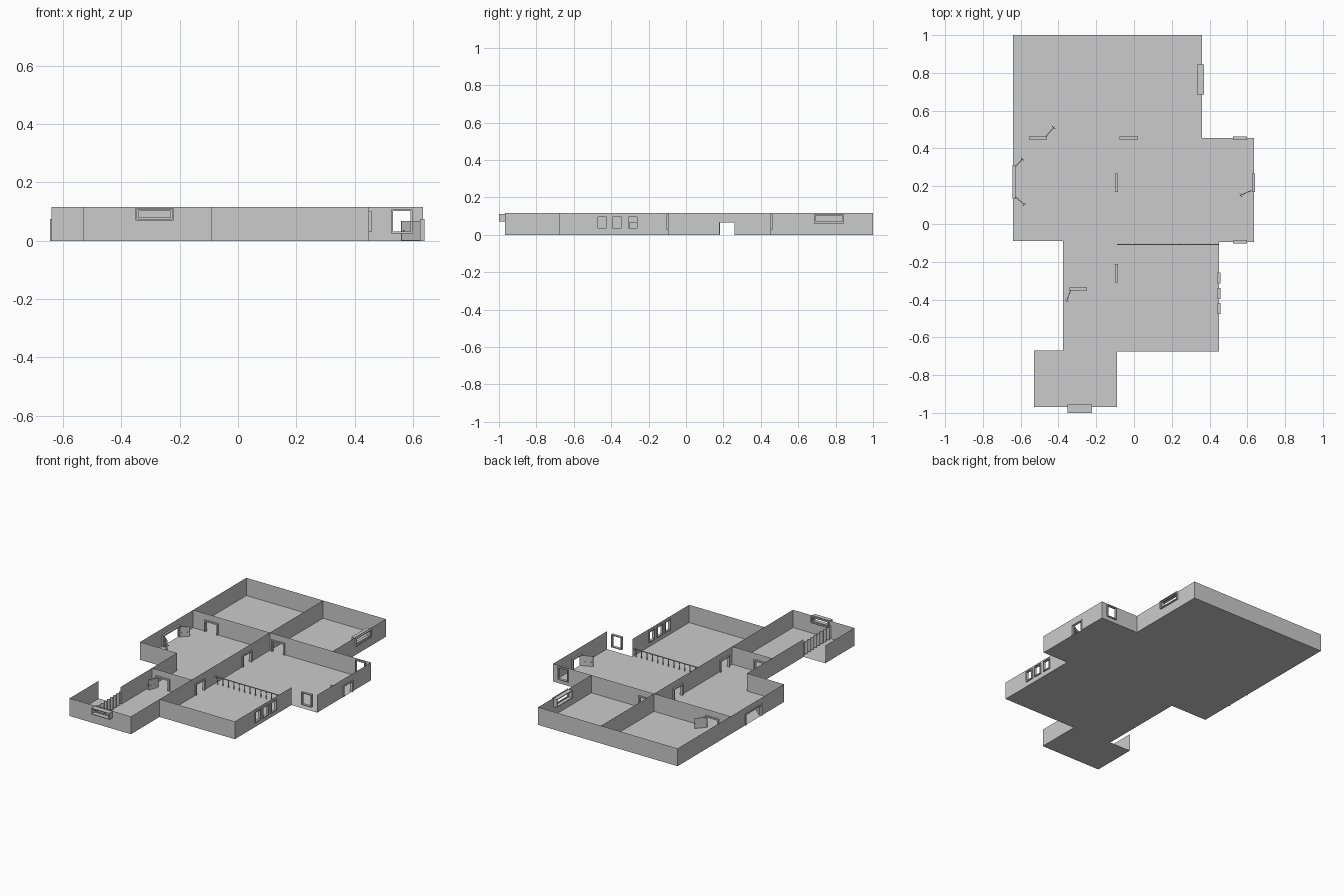
import bpy, bmesh
from math import sin, cos, pi, atan2
from mathutils import Vector, Matrix

if "Cube" in bpy.data.objects:
    bpy.data.objects.remove(bpy.data.objects["Cube"])

H = 0.115      # wall height
DOOR = 0.075   # door height
TRIM = 0.009


def finish(name, bm):
    me = bpy.data.meshes.new(name)
    bm.to_mesh(me)
    bm.free()
    ob = bpy.data.objects.new(name, me)
    bpy.context.collection.objects.link(ob)
    return ob


def add_box(bm, lo, hi, mat=Matrix()):
    lo, hi = Vector(lo), Vector(hi)
    size = hi - lo
    m = mat @ Matrix.Translation((lo + hi) / 2) @ Matrix.Diagonal((*size, 1))
    bmesh.ops.create_cube(bm, size=1, matrix=m)


def quad(bm, pts):
    bm.faces.new([bm.verts.new(p) for p in pts])


def wall(name, axis, at, a, b, holes=()):
    """Thin upright panel along x or y, with rectangular openings (s0, s1, z0, z1)."""
    bm = bmesh.new()

    def piece(s0, s1, z0, z1):
        if s1 - s0 > 1e-4 and z1 - z0 > 1e-4:
            pts = [(s0, z0), (s1, z0), (s1, z1), (s0, z1)]
            quad(bm, [(s, at, z) if axis == 'x' else (at, s, z) for s, z in pts])
    s = a
    for s0, s1, z0, z1 in sorted(holes):
        piece(s, s0, 0, H)
        piece(s0, s1, 0, z0)
        piece(s0, s1, z1, H)
        s = s1
    piece(s, b, 0, H)
    bmesh.ops.remove_doubles(bm, verts=bm.verts, dist=1e-5)
    return finish(name, bm)


def frame(name, axis, at, s0, s1, z0, z1, depth=(-0.008, 0.008), t=TRIM, bottom=True):
    """Rectangular trim ring around an opening; returns the opening."""
    m = Matrix.Translation((0, at, 0)) if axis == 'x' else \
        Matrix(((0, 1, 0, at), (1, 0, 0, 0), (0, 0, 1, 0), (0, 0, 0, 1)))
    d0, d1 = depth
    bm = bmesh.new()
    zb = z0 + t if bottom else z0
    add_box(bm, (s0, d0, zb), (s0 + t, d1, z1 - t), m)
    add_box(bm, (s1 - t, d0, zb), (s1, d1, z1 - t), m)
    add_box(bm, (s0, d0, z1 - t), (s1, d1, z1), m)
    if bottom:
        add_box(bm, (s0, d0, z0), (s1, d1, zb), m)
    bmesh.ops.recalc_face_normals(bm, faces=bm.faces)
    finish(name, bm)
    return (s0 + t, s1 - t, zb, z1 - t)


def door_frame(name, axis, at, s0, s1):
    return frame(name, axis, at, s0, s1, 0, DOOR, bottom=False)


def door_leaf(name, hinge, end):
    """Open panelled leaf with a knob on both sides."""
    d = Vector(end) - Vector(hinge)
    w = d.length
    m = Matrix.Translation((*hinge, 0)) @ Matrix.Rotation(atan2(d.y, d.x), 4, 'Z')
    bm = bmesh.new()
    add_box(bm, (0, -0.0015, 0.001), (w, 0.0015, 0.067), m)
    for x0 in (0.12, 0.55):
        for z0, z1 in ((0.007, 0.028), (0.038, 0.061)):
            add_box(bm, (w * x0, -0.0025, z0), (w * (x0 + 0.3), 0.0025, z1), m)
    for side in (-1, 1):
        add_box(bm, (w * 0.92 - 0.001, min(0, side * 0.007), 0.032),
                (w * 0.92 + 0.001, max(0, side * 0.007), 0.034), m)
        bmesh.ops.create_icosphere(bm, subdivisions=1, radius=0.003,
                                   matrix=m @ Matrix.Translation((w * 0.92, side * 0.008, 0.033)))
    finish(name, bm)


# Floors
for name, x0, x1, y0, y1 in (
        ("back_left_floor", -0.64, -0.09, 0.455, 1.0),
        ("back_right_floor", -0.09, 0.36, 0.455, 1.0),
        ("middle_left_floor", -0.64, -0.09, -0.09, 0.455),
        ("middle_right_floor", -0.09, 0.635, -0.095, 0.455),
        ("front_right_floor", -0.09, 0.45, -0.675, -0.095),
        ("hall_and_bath_floor", -0.375, -0.09, -0.968, -0.09),
        ("alcove_floor", -0.53, -0.375, -0.968, -0.67)):
    bm = bmesh.new()
    quad(bm, [(x0, y0, 0), (x1, y0, 0), (x1, y1, 0), (x0, y1, 0)])
    finish(name, bm)

# Door and window trims
back_left_door = door_frame("back_left_door_frame", 'x', 0.455, -0.557, -0.46)
back_right_door = door_frame("back_right_door_frame", 'x', 0.455, -0.077, 0.02)
bath_door = door_frame("bath_door_frame", 'x', -0.345, -0.345, -0.248)
middle_door = door_frame("middle_door_frame", 'y', -0.092, 0.17, 0.267)
hall_door = door_frame("hall_door_frame", 'y', -0.092, -0.31, -0.213)
double_door = door_frame("double_door_frame", 'y', -0.636, 0.133, 0.31)
entry_door = door_frame("entry_door_frame", 'y', 0.632, 0.17, 0.267)
back_window = frame("small_back_window", 'x', 0.455, 0.525, 0.598, 0.025, 0.108, t=0.006)
frame("small_front_window", 'x', -0.095, 0.525, 0.598, 0.025, 0.108, t=0.006)
side_windows = [frame(f"side_window_{i}", 'y', 0.45, y, y + 0.058, 0.03, 0.102, t=0.006)
                for i, y in enumerate((-0.476, -0.398, -0.314))]
wide_window = frame("wide_side_window", 'y', 0.36, 0.685, 0.845, 0.06, 0.112, (-0.026, 0.011), 0.005)
frame("wide_side_window_sash", 'y', 0.36, 0.69, 0.84, 0.065, 0.107, (-0.004, 0.004), 0.005)
bath_window = frame("bath_window", 'x', -0.968, -0.352, -0.222, 0.07, 0.112, (-0.032, 0.012), 0.005)
frame("bath_window_sash", 'x', -0.968, -0.347, -0.227, 0.075, 0.107, (-0.004, 0.004), 0.005)

# Walls
wall("left_wall", 'y', -0.64, -0.09, 1.0, [double_door])
wall("back_wall", 'x', 1.0, -0.64, 0.36)
wall("back_right_side_wall", 'y', 0.36, 0.455, 1.0, [wide_window])
wall("cross_wall", 'x', 0.455, -0.64, 0.635, [back_left_door, back_right_door, back_window])
wall("spine_wall", 'y', -0.09, -0.968, 1.0, [hall_door, middle_door])
wall("entry_wall", 'y', 0.635, -0.095, 0.455, [entry_door])
wall("front_right_side_wall", 'y', 0.45, -0.675, -0.095, side_windows)
wall("front_right_wall", 'x', -0.675, -0.09, 0.45)
wall("middle_left_front_wall", 'x', -0.09, -0.64, -0.375)
wall("hall_left_wall", 'y', -0.375, -0.67, -0.09)
wall("bath_partition", 'x', -0.345, -0.375, -0.09, [bath_door])
wall("bath_front_wall", 'x', -0.968, -0.53, -0.09, [bath_window])
wall("alcove_side_wall", 'y', -0.53, -0.968, -0.67)

# Open door leaves
door_leaf("back_left_door", (-0.472, 0.458), (-0.421, 0.515))
door_leaf("bath_door", (-0.334, -0.348), (-0.358, -0.411))
door_leaf("double_door_back_leaf", (-0.634, 0.298), (-0.587, 0.347))
door_leaf("double_door_front_leaf", (-0.632, 0.147), (-0.576, 0.100))
door_leaf("entry_door", (0.628, 0.18), (0.560, 0.150))

# Railing with turned balusters
bm = bmesh.new()
add_box(bm, (-0.09, -0.111, 0.045), (0.45, -0.105, 0.049))
profile = ((0.004, 0), (0.002, 0.006), (0.0035, 0.016), (0.002, 0.03), (0.004, 0.045))
SIDES = 8
for i in range(14):
    x = -0.07 + i * 0.503 / 13
    rings = [[bm.verts.new((x + r * cos(2 * pi * k / SIDES), -0.108 + r * sin(2 * pi * k / SIDES), z))
              for k in range(SIDES)] for r, z in profile]
    for lo, hi in zip(rings, rings[1:]):
        for k in range(SIDES):
            n = (k + 1) % SIDES
            bm.faces.new((lo[k], lo[n], hi[n], hi[k]))
finish("railing", bm)

# Wavy shower curtain
bm = bmesh.new()
N = 72
cols = []
for i in range(N + 1):
    t = i / N
    x = -0.368 + 0.006 * sin(t * 18 * pi) + 0.002 * sin(t * 5)
    y = -0.962 + t * 0.29
    cols.append([bm.verts.new((x, y, z)) for z in (0.008, 0.09)])
for p, q in zip(cols, cols[1:]):
    bm.faces.new((p[0], q[0], q[1], p[1]))
finish("shower_curtain", bm)
